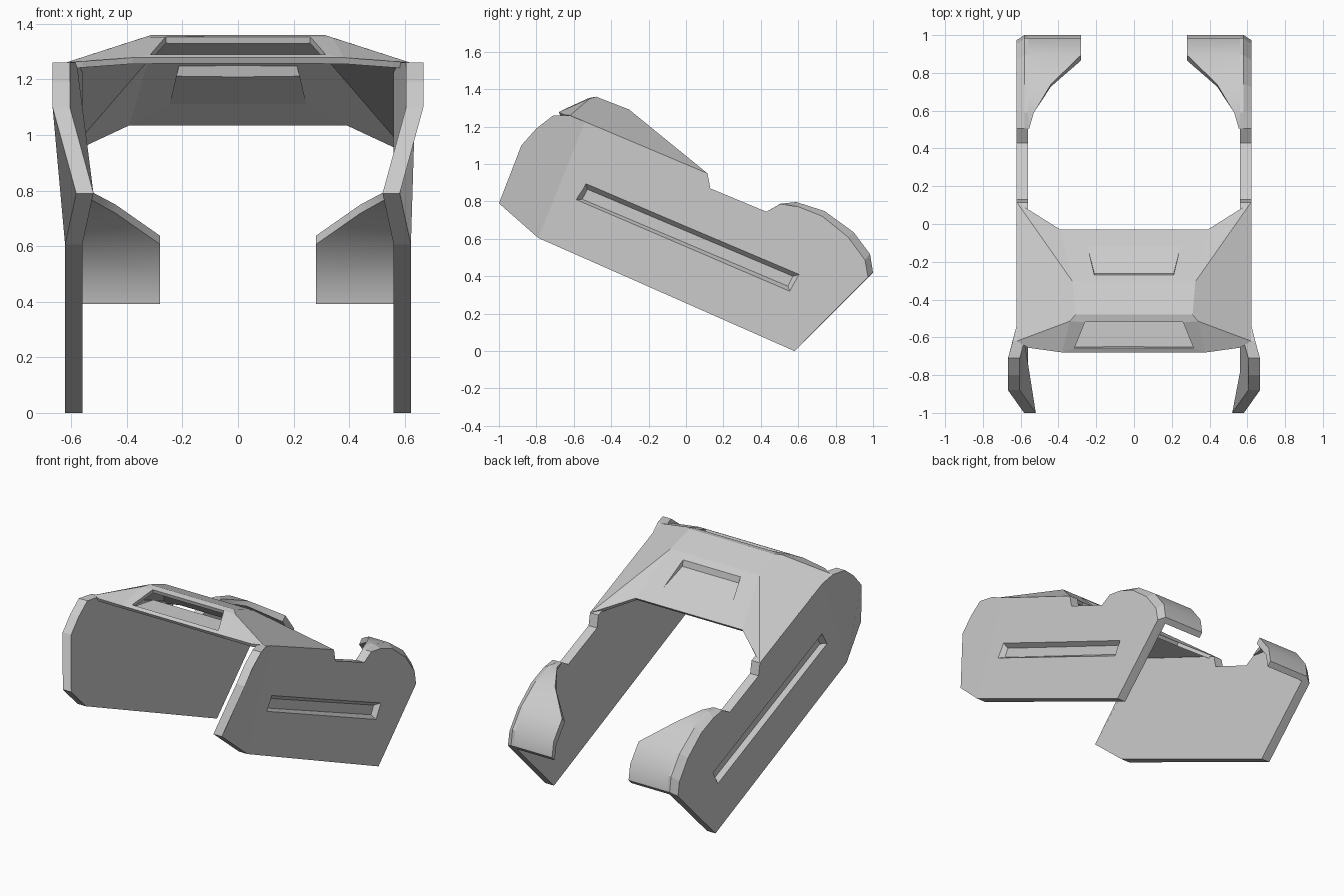
import bpy, bmesh

if "Cube" in bpy.data.objects:
    bpy.data.objects.remove(bpy.data.objects["Cube"])

def make(name, verts, faces):
    """Mesh object from points and faces, normals made consistent."""
    me = bpy.data.meshes.new(name)
    bm = bmesh.new()
    vs = [bm.verts.new(v) for v in verts]
    for f in faces:
        bm.faces.new([vs[i] for i in f])
    bmesh.ops.recalc_face_normals(bm, faces=bm.faces)
    bm.to_mesh(me)
    bm.free()
    ob = bpy.data.objects.new(name, me)
    bpy.context.collection.objects.link(ob)
    return ob

def loft(name, loops, split=None):
    """Closed solid through loops of equal length; split cuts both caps in two."""
    n = len(loops[0])
    verts = [p for lp in loops for p in lp]
    faces = [(k*n + i, k*n + (i+1) % n, (k+1)*n + (i+1) % n, (k+1)*n + i)
             for k in range(len(loops)-1) for i in range(n)]
    for base in (0, n*(len(loops)-1)):
        ring = list(range(n))
        parts = [ring]
        if split:
            a, b = split
            parts = [ring[a:b+1], ring[b:] + ring[:a+1]]
        faces += [tuple(base + i for i in p) for p in parts]
    return make(name, verts, faces)

def apply_modifiers(ob):
    bpy.context.view_layer.update()
    me = bpy.data.meshes.new_from_object(
        ob.evaluated_get(bpy.context.evaluated_depsgraph_get()))
    ob.modifiers.clear()
    ob.data = me

# Side outline (y, z, sideways flare): rear curve first, then bottom, nose, top, notch
rear = [(.505, .788), (.59, .797), (.74, .749), (.895, .637), (.984, .519), (1.0, .42)]
rear_in = [(.505, .787), (.60, .772), (.727, .722), (.866, .61), (.957, .487), (.973, .396)]
rest = [(.58, 0, 0), (-.79, .605, 0), (-1, .79, -.04), (-.88, 1.1, .045),
        (-.80, 1.19, .045), (-.71, 1.26, .045), (-.62, 1.26, .02), (-.54, 1.226, 0),
        (.115, .95, 0), (.13, .87, 0), (.43, .745, 0)]

# Slot corners, outer rim and recessed floor
slot = [(-.587, .81), (-.535, .895), (.605, .41), (.555, .32)]
floor = [(-.555, .812), (-.527, .865), (.572, .40), (.545, .347)]

# Hook: inner edge distance from centre at each rear point
hook_x = [.555, .53, .44, .28, .28, .28]

for side, s in (("left", -1), ("right", 1)):
    def layer(x, curve):
        return ([(s*x, y, z) for y, z in curve] +
                [(s*(x + f), y, z) for y, z, f in rest])
    plate = loft(side + "_side_plate",
                 [layer(.56, rear), layer(.58, rear), layer(.622, rear_in)], split=(7, 13))
    # Tapered recess cut into the outer face
    mix = [(2*a - c, 2*b - d) for (a, b), (c, d) in zip(slot, floor)]
    cutter = loft("slot_cutter", [[(s*.592, y, z) for y, z in floor],
                                  [(s*.652, y, z) for y, z in mix]])
    cut = plate.modifiers.new("slot", 'BOOLEAN')
    cut.operation = 'DIFFERENCE'
    cut.solver = 'EXACT'
    cut.object = cutter
    apply_modifiers(plate)
    bpy.data.objects.remove(cutter)

    # Curved rear hook reaching inward
    outer = [(s*x, y, z) for x, (y, z) in zip(hook_x, rear)]
    inner = [(s*x, y, z - .004) for x, (y, z) in zip(hook_x, rear_in)]
    o2 = [(s*.565, y, z) for _, y, z in outer]
    i2 = [(s*.565, y, z) for _, y, z in inner]
    hook = loft(side + "_rear_hook", [outer + inner[::-1], o2 + i2[::-1]])
    # rebuild the caps as strips so they follow the curve
    bm = bmesh.new()
    bm.from_mesh(hook.data)
    caps = [f for f in bm.faces if len(f.verts) > 4]
    bmesh.ops.delete(bm, geom=caps, context='FACES_ONLY')
    bm.verts.ensure_lookup_table()
    for base in (0, 12):
        for i in range(5):
            bm.faces.new([bm.verts[base + k] for k in (i, i+1, 10-i, 11-i)])
    bmesh.ops.recalc_face_normals(bm, faces=bm.faces)
    bm.to_mesh(hook.data)
    bm.free()
    bpy.ops.object.select_all(action='DESELECT')
    hook.select_set(True)
    bpy.context.view_layer.objects.active = hook
    bpy.ops.object.shade_smooth_by_angle(angle=.7)

# Hood, right half; mirrored and thickened below
P = dict(
    a0=(0, -.68, 1.278), a1=(.38, -.68, 1.278), f=(.56, -.655, 1.265),
    w0=(0, -.657, 1.29), w1=(.315, -.657, 1.29),
    b0=(0, -.52, 1.353), b1=(.26, -.52, 1.353), b2=(.34, -.515, 1.35),
    c0=(0, -.48, 1.36), c1=(.31, -.48, 1.36),
    d0=(0, -.305, 1.292), d1=(.325, -.305, 1.292),
    r0=(0, -.27, 1.262), r1=(.21, -.27, 1.262),
    g0=(0, -.262, 1.222), g1=(.21, -.262, 1.222),
    t0=(0, -.12, 1.13), t1=(.245, -.12, 1.13),
    e0=(0, -.03, 1.052), e1=(.39, -.03, 1.052),
    s0=(.62, -.62, 1.26), s1=(.62, .115, .95))
F = ["a0 a1 w1 w0", "w1 a1 b2 b1", "a1 f s0 b2",             # front slope round the opening
     "b0 b1 b2 c1 c0", "c0 c1 d1 d0", "b2 s0 s1 d1 c1",       # top and sides
     "d0 d1 r1 r0", "d1 e1 t1 r1", "t0 t1 e1 e0", "d1 s1 e1", # rear slope
     "r0 r1 g1 g0", "g0 g1 t1 t0", "r1 t1 g1"]                # rear recess
keys = list(P)
hood = make("hood", P.values(), [[keys.index(k) for k in f.split()] for f in F])
bm = bmesh.new()
bm.from_mesh(hood.data)
top = max(bm.faces, key=lambda f: f.calc_center_median().z)
if top.normal.z < 0:
    bmesh.ops.reverse_faces(bm, faces=bm.faces)
bm.to_mesh(hood.data)
bm.free()
m = hood.modifiers.new("mirror", 'MIRROR')
m.use_clip = True
t = hood.modifiers.new("thickness", 'SOLIDIFY')
t.thickness = .024
t.offset = -1
apply_modifiers(hood)

# Shelf under the front opening
loft("opening_shelf",
     [[(-.315, -.66, z), (.315, -.66, z), (.27, -.50, z), (-.27, -.50, z)] for z in (1.262, 1.276)])
